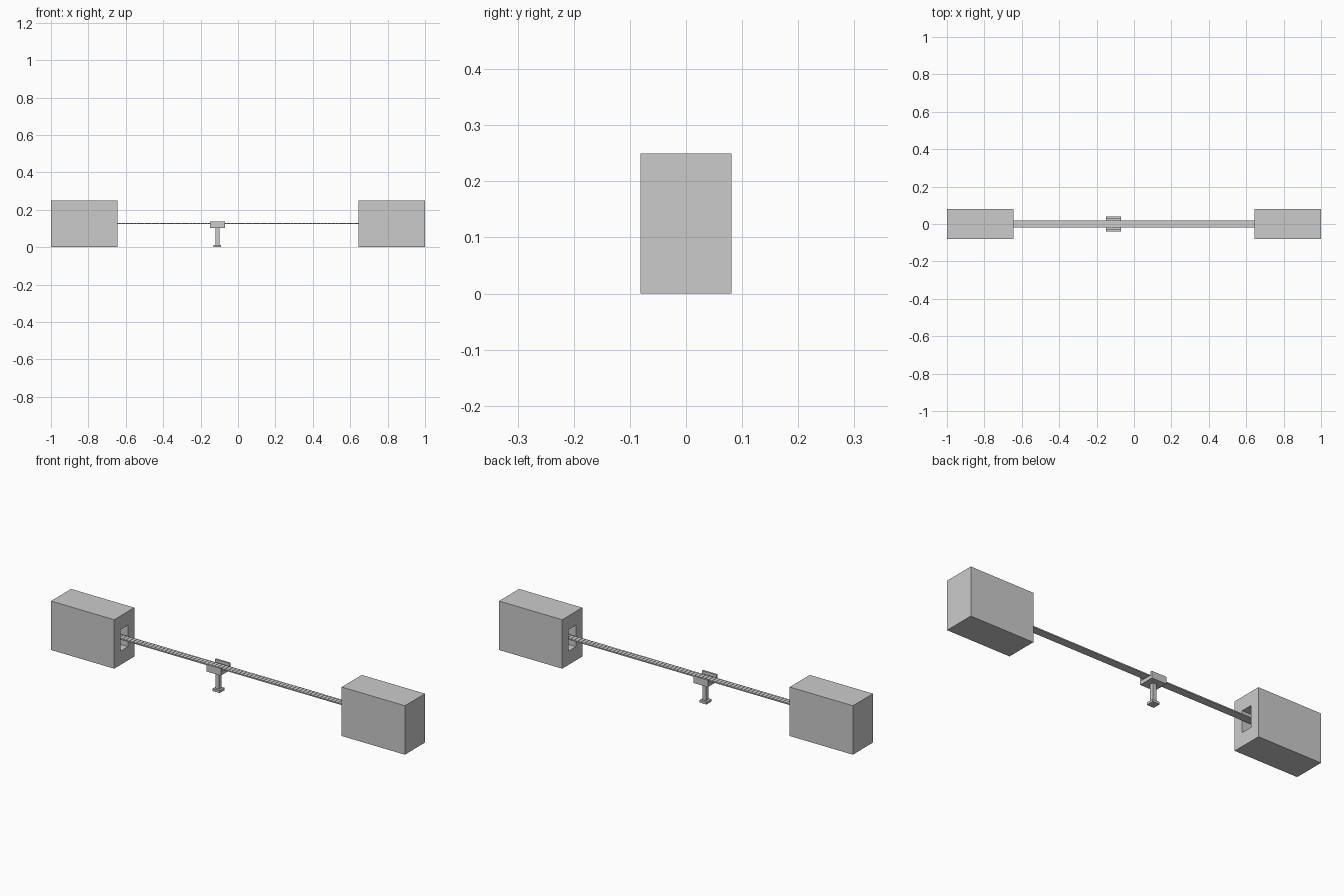
import bpy

if "Cube" in bpy.data.objects:
    bpy.data.objects.remove(bpy.data.objects["Cube"])

def box(name, x0, x1, y0, y1, z0, z1):
    bpy.ops.mesh.primitive_cube_add(size=1, location=((x0+x1)/2, (y0+y1)/2, (z0+z1)/2))
    o = bpy.context.object
    o.name = name
    o.scale = (x1-x0, y1-y0, z1-z0)
    bpy.ops.object.transform_apply(location=False, rotation=False, scale=True)
    return o

# End housings, each with a rectangular pocket in its inner face
for side, label in ((-1, "left"), (1, "right")):
    xs = sorted((side*0.643, side))
    house = box(label + "_housing", *xs, -0.081, 0.081, 0, 0.25)
    cut = sorted((side*0.6, side*0.9))
    if side < 0:
        cut = [-0.9, -0.6]
    cutter = box(label + "_pocket_cutter", *cut, -0.03, 0.03, 0.07, 0.18)
    mod = house.modifiers.new("pocket", 'BOOLEAN')
    mod.object = cutter
    mod.solver = 'EXACT'
    bpy.context.view_layer.objects.active = house
    bpy.ops.object.modifier_apply(modifier="pocket")
    bpy.data.objects.remove(cutter)

# Thin belt made of butted slats
belt = box("belt_slats", -0.70, -0.682, -0.02, 0.02, 0.124, 0.129)
arr = belt.modifiers.new("repeat", 'ARRAY')
arr.count = 70
arr.use_relative_offset = False
arr.use_constant_offset = True
arr.constant_offset_displace = (0.02, 0, 0)
box("belt_backing", -0.70, 0.70, -0.02, 0.02, 0.123, 0.127)

# Belt support: foot, post and U-shaped cradle
cx = -0.11
box("support_foot", cx-0.02, cx+0.02, -0.02, 0.02, 0, 0.012)
box("support_post", cx-0.01, cx+0.01, -0.01, 0.01, 0.012, 0.103)
box("cradle_floor", cx-0.041, cx+0.041, -0.04, 0.04, 0.102, 0.12)
for side, label in ((-1, "front"), (1, "back")):
    ys = sorted((side*0.03, side*0.04))
    box(label + "_cradle_wall", cx-0.041, cx+0.041, *ys, 0.12, 0.138)
